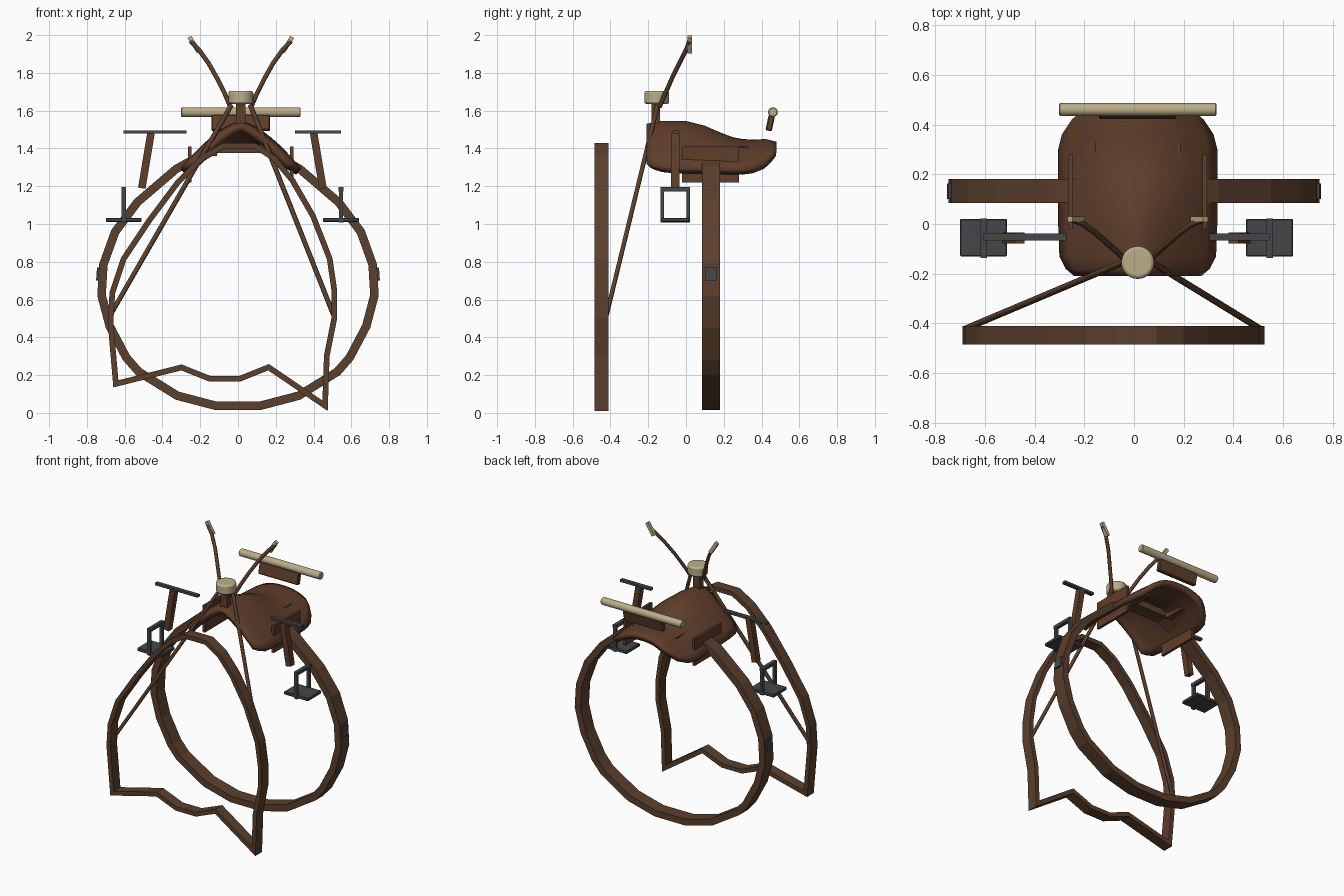
import bpy, bmesh, math
from mathutils import Vector

if "Cube" in bpy.data.objects:
    bpy.data.objects.remove(bpy.data.objects["Cube"])


def material(name, rgb):
    m = bpy.data.materials.new(name)
    m.diffuse_color = (*rgb, 1)
    m.use_nodes = True
    m.node_tree.nodes["Principled BSDF"].inputs["Base Color"].default_value = m.diffuse_color
    return m


LEATHER = material("saddle brown", (0.115, 0.048, 0.024))
STRAP = material("strap brown", (0.105, 0.050, 0.026))
BONE = material("bone beige", (0.50, 0.42, 0.25))
IRON = material("dark iron", (0.060, 0.062, 0.066))


def finish(bm, name, mat, smooth=False):
    bmesh.ops.recalc_face_normals(bm, faces=bm.faces)
    me = bpy.data.meshes.new(name)
    bm.to_mesh(me)
    bm.free()
    me.materials.append(mat)
    ob = bpy.data.objects.new(name, me)
    bpy.context.collection.objects.link(ob)
    if smooth:
        bpy.context.view_layer.objects.active = ob
        ob.select_set(True)
        bpy.ops.object.shade_smooth_by_angle(angle=math.radians(40))
        ob.select_set(False)
    return ob


def bevel(ob, width, segments=1):
    b = ob.modifiers.new("bevel", 'BEVEL')
    b.width, b.segments = width, segments
    return ob


def box(name, center, size, mat, rot=(0, 0, 0)):
    bm = bmesh.new()
    bmesh.ops.create_cube(bm, size=1)
    bmesh.ops.scale(bm, vec=size, verts=bm.verts)
    ob = finish(bm, name, mat)
    ob.location, ob.rotation_euler = center, rot
    return ob


def rod(name, a, b, r, mat, sides=16, smooth=True):
    a, b = Vector(a), Vector(b)
    bm = bmesh.new()
    bmesh.ops.create_cone(bm, cap_ends=True, segments=sides, radius1=r,
                          radius2=r, depth=(b - a).length)
    ob = finish(bm, name, mat, smooth)
    ob.location = (a + b) / 2
    ob.rotation_mode = 'QUATERNION'
    ob.rotation_quaternion = (b - a).to_track_quat('Z', 'Y')
    return ob


def tube(name, pts, r, mat):
    cu = bpy.data.curves.new(name, 'CURVE')
    cu.dimensions = '3D'
    cu.bevel_depth, cu.bevel_resolution, cu.use_fill_caps = r, 1, True
    sp = cu.splines.new('POLY')
    sp.points.add(len(pts) - 1)
    for p, co in zip(sp.points, pts):
        p.co = (*co, 1)
    cu.materials.append(mat)
    ob = bpy.data.objects.new(name, cu)
    bpy.context.collection.objects.link(ob)
    return ob


def strap_loop(name, outer, thick, y0, y1, mat):
    """Closed band: outer outline (x, z) offset inward and extruded in y."""
    pts = [Vector(p) for p in outer]
    n = len(pts)
    area = sum(pts[i].cross(pts[(i + 1) % n]) for i in range(n))
    sign = 1 if area > 0 else -1
    bm = bmesh.new()
    rings = []
    for i, p in enumerate(pts):
        d0 = (p - pts[i - 1]).normalized()
        d1 = (pts[(i + 1) % n] - p).normalized()
        n0, n1 = Vector((-d0.y, d0.x)) * sign, Vector((-d1.y, d1.x)) * sign
        m = (n0 + n1).normalized()
        q = p + m * thick / max(m.dot(n0), 0.45)
        rings.append([bm.verts.new(c) for c in (
            (p.x, y0, p.y), (p.x, y1, p.y), (q.x, y1, q.y), (q.x, y0, q.y))])
    for i in range(n):
        a, b = rings[i], rings[(i + 1) % n]
        for k in range(4):
            bm.faces.new((a[k], a[(k + 1) % 4], b[(k + 1) % 4], b[k]))
    return finish(bm, name, mat)


# Rear girth strap, a rounded loop passing under the seat
half = [(0.12, 0.015), (0.33, 0.07), (0.54, 0.20), (0.61, 0.28), (0.70, 0.45),
        (0.745, 0.62), (0.735, 0.79), (0.67, 0.97), (0.55, 1.13), (0.34, 1.31),
        (0.14, 1.42)]
strap_loop("rear_girth_strap", half + [(-x, z) for x, z in reversed(half)],
           0.045, 0.085, 0.18, STRAP)

# Front chest strap with its zigzag lower edge
strap_loop("front_chest_strap", [
    (0.475, 0.01), (0.485, 0.30), (0.525, 0.50), (0.525, 0.65), (0.50, 0.82),
    (0.41, 1.05), (0.30, 1.24), (0.20, 1.36), (0.09, 1.43), (-0.08, 1.43),
    (-0.20, 1.36), (-0.33, 1.23), (-0.48, 1.03), (-0.62, 0.82), (-0.68, 0.64),
    (-0.69, 0.48), (-0.66, 0.135), (-0.30, 0.225), (-0.15, 0.165),
    (0.01, 0.165), (0.16, 0.225)], 0.03, -0.485, -0.41, STRAP)


# Saddle seat, a curved shell with rounded corners
def lerp(table, y):
    for (a, va), (b, vb) in zip(table, table[1:]):
        if y <= b:
            t = max(0, (y - a) / (b - a))
            return va + (vb - va) * t
    return table[-1][1]


CX = 0.015
CREST = [(-0.21, 1.53), (-0.15, 1.545), (0.0, 1.545), (0.1, 1.52), (0.18, 1.485),
         (0.26, 1.455), (0.34, 1.445), (0.42, 1.45), (0.48, 1.435)]
WIDTH = [(-0.21, 0.255), (-0.18, 0.29), (-0.13, 0.315), (0.0, 0.32), (0.3, 0.32),
         (0.36, 0.305), (0.42, 0.265), (0.455, 0.225), (0.48, 0.18)]
EDGE = [(-0.21, 1.32), (-0.1, 1.295), (0.33, 1.29), (0.41, 1.31), (0.48, 1.39)]
POWER = [(-0.21, 1.4), (0.1, 1.6), (0.48, 2.4)]
rows = [-0.21, -0.18, -0.13, -0.06, 0.0, 0.05, 0.1, 0.15, 0.2, 0.25, 0.3, 0.36,
        0.42, 0.455, 0.48]
bm = bmesh.new()
grid = []
for y in rows:
    w, c, e, p = (lerp(t, y) for t in (WIDTH, CREST, EDGE, POWER))
    grid.append([bm.verts.new((CX + w * k / 8, y, c - (c - e) * abs(k / 8) ** p))
                 for k in range(-8, 9)])
for r0, r1 in zip(grid, grid[1:]):
    for k in range(16):
        bm.faces.new((r0[k], r0[k + 1], r1[k + 1], r1[k]))
seat = finish(bm, "saddle_seat", LEATHER, True)
if seat.data.polygons[len(seat.data.polygons) // 2].normal.z < 0:
    seat.data.flip_normals()
sol = seat.modifiers.new("thickness", 'SOLIDIFY')
sol.thickness, sol.offset = 0.04, -1

# Horn post and its round cap
box("horn_post", (CX, -0.16, 1.58), (0.05, 0.045, 0.16), LEATHER)
bevel(rod("horn_cap", (CX, -0.155, 1.635), (CX, -0.155, 1.705), 0.066, BONE, 24),
      0.012, 2)

# Bed roll bar behind the seat, on its bracket
bevel(rod("rear_roll", (-0.302, 0.46, 1.592), (0.332, 0.46, 1.592), 0.026, BONE, 16),
      0.005)
bevel(box("rear_roll_bracket", (CX, 0.446, 1.535), (0.31, 0.034, 0.085), LEATHER,
          (math.radians(-12), 0, 0)), 0.006)

for side, s in (("left", -1), ("right", 1)):
    # Side flaps and small pads showing through the seat
    box(side + "_flap", (CX + s * 0.27, 0.13, 1.315), (0.018, 0.30, 0.19), LEATHER)
    box(side + "_pad", (CX + s * 0.15, 0.255, 1.385), (0.045, 0.15, 0.05), LEATHER)

    # Rein from the chest strap to the horn, then a curved rein with a tip
    foot = 0.505 if s > 0 else -0.675
    tube(side + "_lower_rein", [(foot, -0.42, 0.52), (CX + s * 0.05, -0.15, 1.63)],
         0.013, STRAP)
    arc = [(0.055, -0.14, 1.62), (0.085, -0.11, 1.69), (0.125, -0.075, 1.77),
           (0.17, -0.035, 1.85), (0.22, 0.0, 1.92), (0.265, 0.018, 1.968)]
    tube(side + "_upper_rein", [(CX + s * x, y, z) for x, y, z in arc], 0.012, STRAP)
    box(side + "_rein_tip", (CX + s * 0.247, 0.02, 1.95), (0.024, 0.022, 0.095), BONE,
        (0, s * math.radians(32), 0))

    # Stirrup hanger: cross bar and leather
    sx = 0.545 if s > 0 else -0.605
    inner = 0.303 if s > 0 else -0.272
    box(side + "_hanger_bar", ((sx + inner) / 2, -0.052, 1.486),
        (abs(sx - inner), 0.028, 0.016), IRON)
    px = sx - s * 0.12
    box(side + "_stirrup_leather", (px, -0.057, 1.335), (0.04, 0.044, 0.295), LEATHER,
        (0, s * math.radians(-9.5), 0))

    # Stirrup: tread plate and square frame
    bevel(box(side + "_stirrup_tread", (sx, -0.055, 1.022), (0.19, 0.15, 0.022), IRON),
          0.004)
    for y in (-0.126, 0.012):
        box(side + "_stirrup_side", (sx, y, 1.1), (0.022, 0.02, 0.18), IRON)
    for z in (1.018, 1.184):
        box(side + "_stirrup_rail", (sx, -0.057, z), (0.026, 0.158, 0.022), IRON)

    # Girth buckle
    box(side + "_buckle", (s * 0.742, 0.132, 0.735), (0.014, 0.062, 0.07), IRON,
        (0, s * math.radians(-4), 0))
